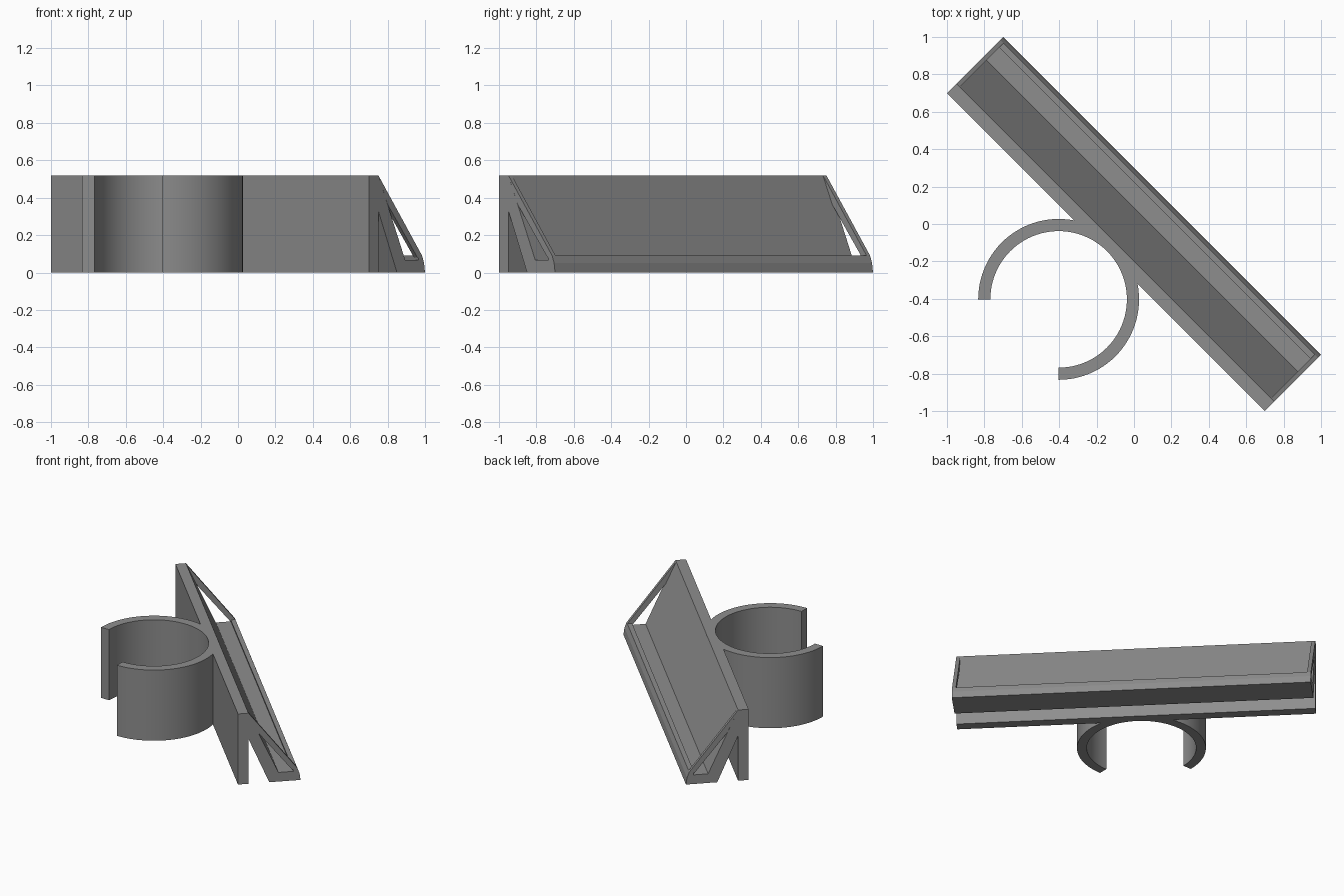
import bpy, bmesh, math
from mathutils import Matrix

if "Cube" in bpy.data.objects:
    bpy.data.objects.remove(bpy.data.objects["Cube"])

H = 0.52          # overall height
L = 1.202         # half length of the rail
CX = CY = -0.403  # centre of the clamp ring

gray = bpy.data.materials.new("mid gray")
gray.diffuse_color = (0.27, 0.27, 0.27, 1)
gray.use_nodes = True
gray.node_tree.nodes["Principled BSDF"].inputs["Base Color"].default_value = gray.diffuse_color


def prism(name, pts, vec, matrix=Matrix()):
    """Closed solid from a polygon of 3D points swept along vec."""
    bm = bmesh.new()
    face = bm.faces.new([bm.verts.new(p) for p in pts])
    new = bmesh.ops.extrude_face_region(bm, geom=[face])["geom"]
    bmesh.ops.translate(bm, vec=vec, verts=[v for v in new if isinstance(v, bmesh.types.BMVert)])
    bmesh.ops.recalc_face_normals(bm, faces=bm.faces)
    bm.transform(matrix)
    me = bpy.data.meshes.new(name)
    bm.to_mesh(me)
    bm.free()
    me.materials.append(gray)
    ob = bpy.data.objects.new(name, me)
    bpy.context.collection.objects.link(ob)
    return ob


def smooth(ob):
    bpy.ops.object.select_all(action='DESELECT')
    ob.select_set(True)
    bpy.context.view_layer.objects.active = ob
    bpy.ops.object.shade_smooth_by_angle(angle=math.radians(25))


def arc(r, a0, a1, n, z=0):
    return [(CX + r * math.cos(math.radians(a0 + (a1 - a0) * i / n)),
             CY + r * math.sin(math.radians(a0 + (a1 - a0) * i / n)), z) for i in range(n + 1)]


# The rail runs diagonally: local x is along it, local y points outwards
turn = Matrix.Rotation(math.radians(-45), 4, 'Z')

# Rail: back plate, V groove underneath, sloping panel, tray floor and lip
rail_profile = [(-0.212, 0), (-0.141, 0), (-0.141, 0.33), (0, 0), (0.212, 0), (0.205, 0.05),
                (0.19, 0.09), (0.158, 0.09), (0.163, 0.067), (0.062, 0.067),
                (-0.141, H), (-0.212, H)]
rail = prism("label_rail", [(-L, y, z) for y, z in rail_profile], (2 * L, 0, 0), turn)

# Thin sloping straps closing both ends of the tray
strap_profile = [(-0.141, H), (0.19, 0.09), (0.155, 0.08), (-0.07, 0.363)]
for name, x in (("left_strap", -L), ("right_strap", L - 0.026)):
    prism(name, [(x, y, z) for y, z in strap_profile], (0.026, 0, 0), turn)

# Open clamp ring behind the rail
ring = prism("clamp_ring", arc(0.43, -90, 180, 72) + arc(0.365, 180, -90, 72), (0, 0, H))
smooth(ring)

# Round bore trims the back plate where the ring passes through it
bore = prism("bore_cutter", arc(0.365, 0, 356.25, 95, -0.1), (0, 0, H + 0.2))
bore.hide_render = True
bore.hide_set(True)
cut = rail.modifiers.new("bore", 'BOOLEAN')
cut.operation = 'DIFFERENCE'
cut.solver = 'EXACT'
cut.object = bore
